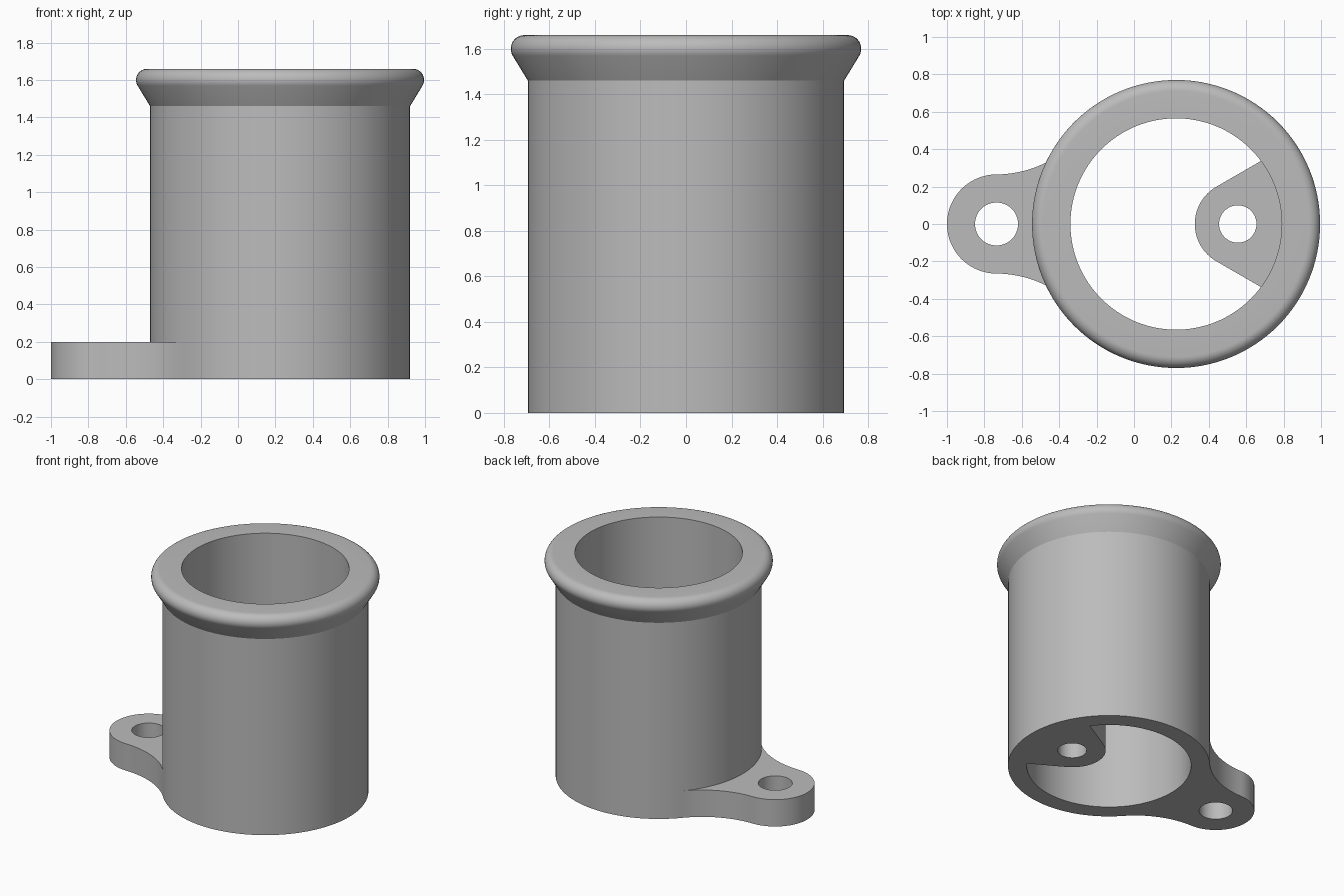
import bpy, bmesh
from math import radians, degrees, cos, sin, atan2, sqrt, pi
from mathutils import Vector

cube = bpy.data.objects.get("Cube")
if cube:
    bpy.data.objects.remove(cube)

grey = bpy.data.materials.new("Mid grey")
grey.use_nodes = True
colour = (0.5, 0.5, 0.5, 1)
grey.diffuse_color = colour
grey.node_tree.nodes["Principled BSDF"].inputs["Base Color"].default_value = colour

TUBE_X, OUTER, INNER = 0.225, 0.695, 0.565
HEIGHT, LUG_HEIGHT = 1.66, 0.2


def arc(cx, cy, r, start, end, steps):
    """Points along a circular arc, angles in degrees."""
    angles = [radians(start + (end - start) * i / steps) for i in range(steps + 1)]
    return [(cx + r * cos(a), cy + r * sin(a)) for a in angles]


def finish(name, bm):
    bmesh.ops.remove_doubles(bm, verts=bm.verts[:], dist=0.0001)
    bmesh.ops.recalc_face_normals(bm, faces=bm.faces[:])
    mesh = bpy.data.meshes.new(name)
    bm.to_mesh(mesh)
    bm.free()
    mesh.materials.append(grey)
    ob = bpy.data.objects.new(name, mesh)
    bpy.context.collection.objects.link(ob)
    bpy.ops.object.select_all(action="DESELECT")
    ob.select_set(True)
    bpy.context.view_layer.objects.active = ob
    bpy.ops.object.shade_smooth_by_angle(angle=radians(25))
    return ob


def add_loop(bm, points):
    verts = [bm.verts.new(p) for p in points]
    return [bm.edges.new((v, verts[i - 1])) for i, v in enumerate(verts)]


def plate(name, half, hole_x, hole_r):
    """Lug plate from the upper half of its outline, mirrored in y, with a bolt hole."""
    lower = [(x, -y) for x, y in reversed(half) if abs(y) > 0.0001]
    bm = bmesh.new()
    edges = add_loop(bm, [(x, y, 0) for x, y in half + lower])
    edges += add_loop(bm, [(x, y, 0) for x, y in arc(hole_x, 0, hole_r, 0, 360, 48)[:-1]])
    bmesh.ops.triangle_fill(bm, edges=edges, use_beauty=True, use_dissolve=False)
    ext = bmesh.ops.extrude_face_region(bm, geom=bm.faces[:], use_keep_orig=True)
    top = [g for g in ext["geom"] if isinstance(g, bmesh.types.BMVert)]
    bmesh.ops.translate(bm, verts=top, vec=(0, 0, LUG_HEIGHT))
    return finish(name, bm)


# Hollow tube with a flared, rounded rim
profile = [(INNER, 0), (OUTER, 0), (OUTER, 1.46)]
profile += arc(0.71, HEIGHT - 0.06, 0.06, -31.3, 90, 12) + [(INNER, HEIGHT)]
bm = bmesh.new()
edges = add_loop(bm, [(TUBE_X + r, 0, z) for r, z in profile])
bmesh.ops.spin(bm, geom=bm.verts[:] + edges, cent=(TUBE_X, 0, 0), axis=(0, 0, 1),
               angle=2 * pi, steps=128, use_duplicate=False)
finish("tube", bm)

# Outer lug: round end blended into the tube by concave fillets
lug_x, lug_r, fillet = -0.735, 0.265, 0.6
d = TUBE_X - lug_x
a = ((lug_r + fillet) ** 2 - (OUTER + fillet) ** 2 + d * d) / (2 * d)
centre = Vector((lug_x + a, sqrt((lug_r + fillet) ** 2 - a * a)))
to_lug = degrees(atan2(-centre.y, lug_x - centre.x))
to_tube = degrees(atan2(-centre.y, TUBE_X - centre.x))
half = arc(lug_x, 0, lug_r, 180, to_lug % 360 - 180, 24)
half += arc(*centre, fillet, to_lug, to_tube, 16)[1:]
half += arc(TUBE_X, 0, OUTER - 0.004, to_tube % 360 - 180, 180, 16)
plate("outer_lug", half, lug_x, 0.115)

# Inner lug: round end with straight sides widening to the tube wall
in_x, in_r = 0.555, 0.23
half = arc(in_x, 0, in_r, 180, 120, 16)
wall = INNER + 0.004
p = Vector(half[-1]) - Vector((TUBE_X, 0))
side = Vector((cos(radians(30)), sin(radians(30))))
b = p.dot(side)
hit = p + side * (-b + sqrt(b * b - p.length_squared + wall * wall))
half += arc(TUBE_X, 0, wall, degrees(atan2(hit.y, hit.x)), 0, 16)
plate("inner_lug", half, in_x, 0.10)
